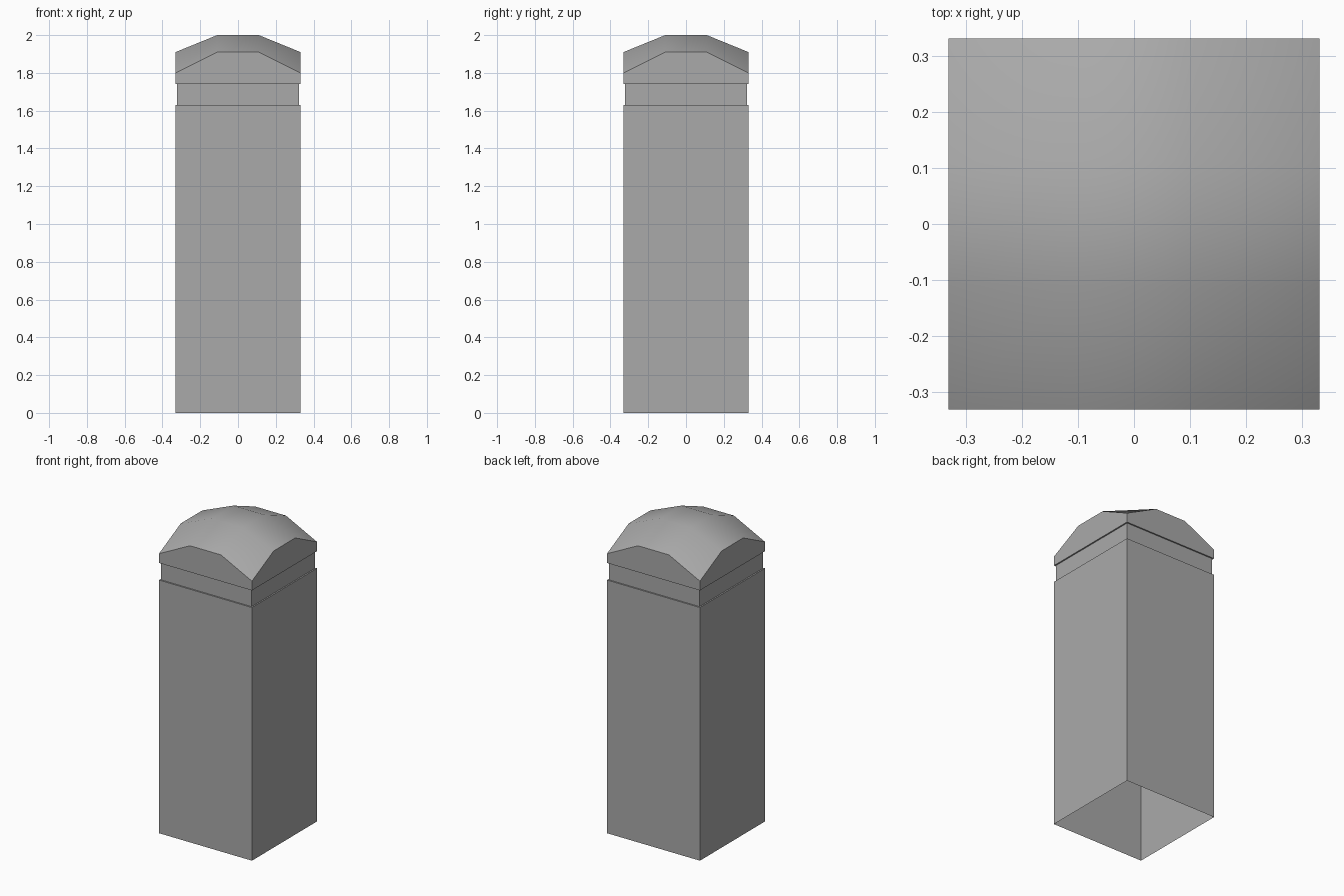
import bpy
import bmesh
import math

cube = bpy.data.objects.get("Cube")
if cube:
    bpy.data.objects.remove(cube, do_unlink=True)

stone = bpy.data.materials.new("grey stone")
stone.use_nodes = True
GREY = (0.4, 0.4, 0.4, 1)
stone.diffuse_color = GREY
stone.node_tree.nodes["Principled BSDF"].inputs["Base Color"].default_value = GREY

HALF = 0.331      # half width of shaft and cap
NECK = 0.322      # half width of the recessed band
INNER = 0.11      # half width of the flat crown


def finish(name, bm):
    bmesh.ops.recalc_face_normals(bm, faces=bm.faces)
    mesh = bpy.data.meshes.new(name)
    bm.to_mesh(mesh)
    bm.free()
    mesh.materials.append(stone)
    obj = bpy.data.objects.new(name, mesh)
    bpy.context.collection.objects.link(obj)
    return obj


def square_ring(bm, half, z):
    corners = [(-1, -1), (1, -1), (1, 1), (-1, 1)]
    return [bm.verts.new((x * half, y * half, z)) for x, y in corners]


# Shaft, ledge, neck and cap underside: square profile, open at the bottom
bm = bmesh.new()
profile = [(HALF, 0), (HALF, 1.63), (NECK, 1.63), (NECK, 1.74), (HALF, 1.74)]
rings = [square_ring(bm, half, z) for half, z in profile]
for low, high in zip(rings, rings[1:]):
    for i in range(4):
        j = (i + 1) % 4
        bm.faces.new((low[i], low[j], high[j], high[i]))
# An open shell needs its outward side set explicitly
mesh = bpy.data.meshes.new("shaft")
bm.to_mesh(mesh)
bm.free()
mesh.materials.append(stone)
shaft = bpy.data.objects.new("shaft", mesh)
bpy.context.collection.objects.link(shaft)

# Domed cap: a three by three grid, with vertical sides below its rim
bm = bmesh.new()
steps = (-HALF, -INNER, INNER, HALF)
heights = (2.0, 1.91, 1.80)   # by how many axes lie on the rim
grid = [[bm.verts.new((x, y, heights[(abs(x) == HALF) + (abs(y) == HALF)]))
         for x in steps] for y in steps]
for r in range(3):
    for c in range(3):
        bm.faces.new((grid[r][c], grid[r][c + 1],
                      grid[r + 1][c + 1], grid[r + 1][c]))
base = square_ring(bm, HALF, 1.74)
rims = [grid[0], [row[3] for row in grid],
        grid[3][::-1], [row[0] for row in grid][::-1]]
for i, rim in enumerate(rims):
    bm.faces.new([base[i], base[(i + 1) % 4]] + rim[::-1])
cap = finish("domed_cap", bm)

bpy.ops.object.select_all(action="DESELECT")
cap.select_set(True)
bpy.context.view_layer.objects.active = cap
bpy.ops.object.shade_smooth_by_angle(angle=math.radians(40))
